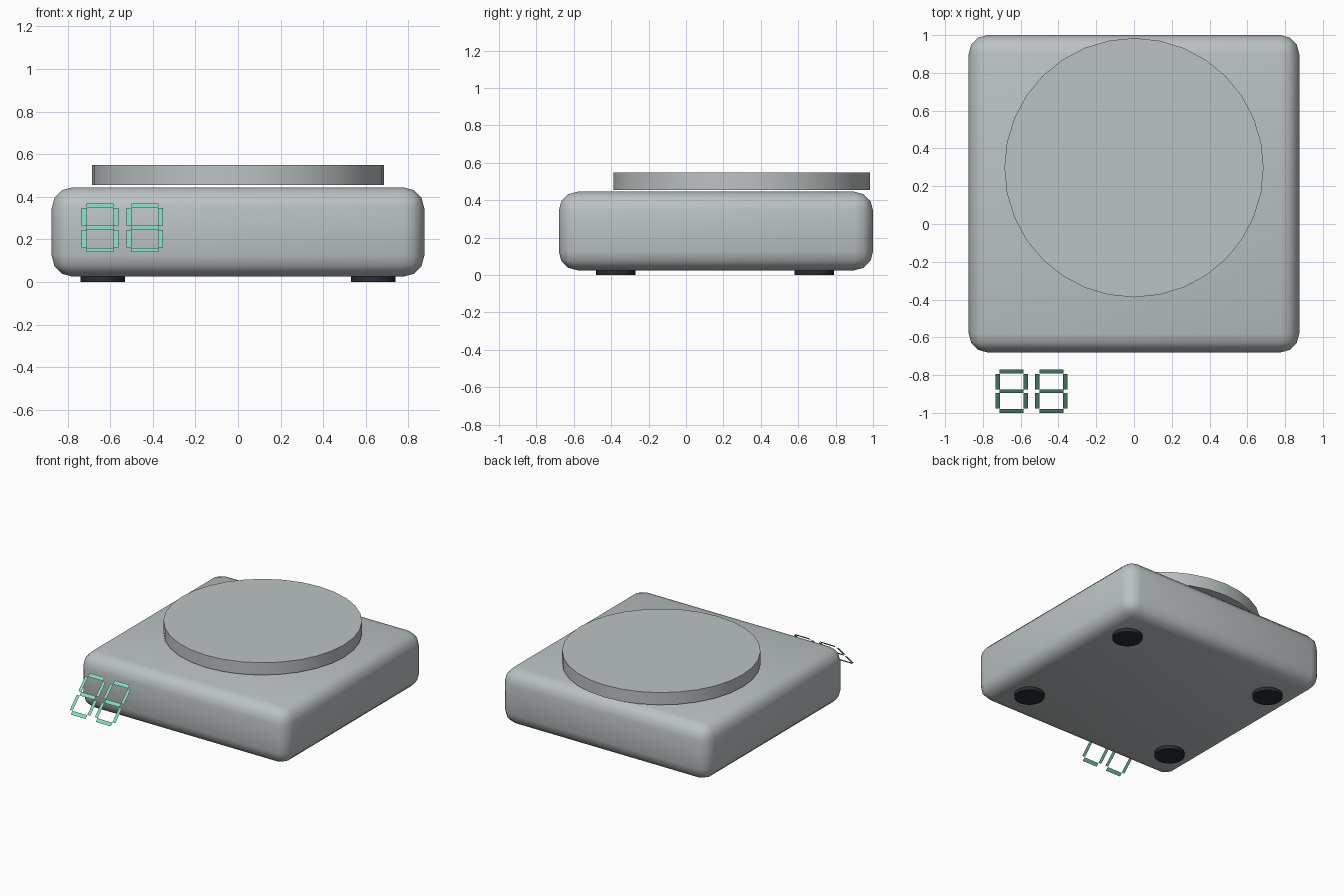
import bpy
import bmesh
import math
from mathutils import Matrix

old = bpy.data.objects.get("Cube")
if old:
    bpy.data.objects.remove(old, do_unlink=True)


def material(name, rgb):
    mat = bpy.data.materials.new(name)
    mat.use_nodes = True
    mat.diffuse_color = (*rgb, 1)
    mat.node_tree.nodes["Principled BSDF"].inputs["Base Color"].default_value = (*rgb, 1)
    return mat


grey = material("light grey", (0.50, 0.54, 0.55))
black = material("rubber black", (0.020, 0.026, 0.032))
green = material("display green", (0.24, 0.68, 0.51))


def add_object(name, bm, mat, smooth=True):
    mesh = bpy.data.meshes.new(name)
    bm.to_mesh(mesh)
    bm.free()
    mesh.materials.append(mat)
    obj = bpy.data.objects.new(name, mesh)
    bpy.context.collection.objects.link(obj)
    if smooth:
        bpy.ops.object.select_all(action='DESELECT')
        obj.select_set(True)
        bpy.context.view_layer.objects.active = obj
        bpy.ops.object.shade_smooth_by_angle(angle=math.radians(40))
    return obj


def disc(name, x, y, z0, z1, radius, mat):
    bm = bmesh.new()
    bmesh.ops.create_cone(bm, cap_ends=True, segments=32, radius1=radius,
                          radius2=radius, depth=z1 - z0,
                          matrix=Matrix.Translation((x, y, (z0 + z1) / 2)))
    return add_object(name, bm, mat)


# Rounded housing
bm = bmesh.new()
bmesh.ops.create_cube(bm, size=1, matrix=Matrix.Translation((0, 0.16, 0.235))
                      @ Matrix.Diagonal((1.75, 1.68, 0.42, 1)))
bmesh.ops.bevel(bm, geom=bm.edges[:], offset=0.1, segments=3, profile=0.5,
                affect='EDGES')
add_object("housing", bm, grey)

# Weighing plate, hovering just above the housing
disc("weighing_plate", 0, 0.298, 0.455, 0.549, 0.686, grey)

# Four rubber feet
for side, x in (("left", 0.635), ("right", -0.635)):
    for end, y in (("front", -0.375), ("back", 0.685)):
        disc(f"{end}_{side}_foot", x, y, 0, 0.03, 0.105, black)

# Seven-segment digits: x range and z range of each bar, on a sheet leaning back 45 degrees
bars = [(-0.063, 0.063, z, z + 0.020) for z in (0.140, 0.245, 0.349)]
for x in (-0.086, 0.062):
    bars += [(x, x + 0.024, z, z + 0.082) for z in (0.162, 0.265)]

for name, cx in (("tens_digit", -0.648), ("units_digit", -0.437)):
    bm = bmesh.new()
    for x0, x1, z0, z1 in bars:
        corners = ((x0, z0), (x1, z0), (x1, z1), (x0, z1))
        bm.faces.new([bm.verts.new((cx + x, z - 1.14, z)) for x, z in corners])
    add_object(name, bm, green, smooth=False)
